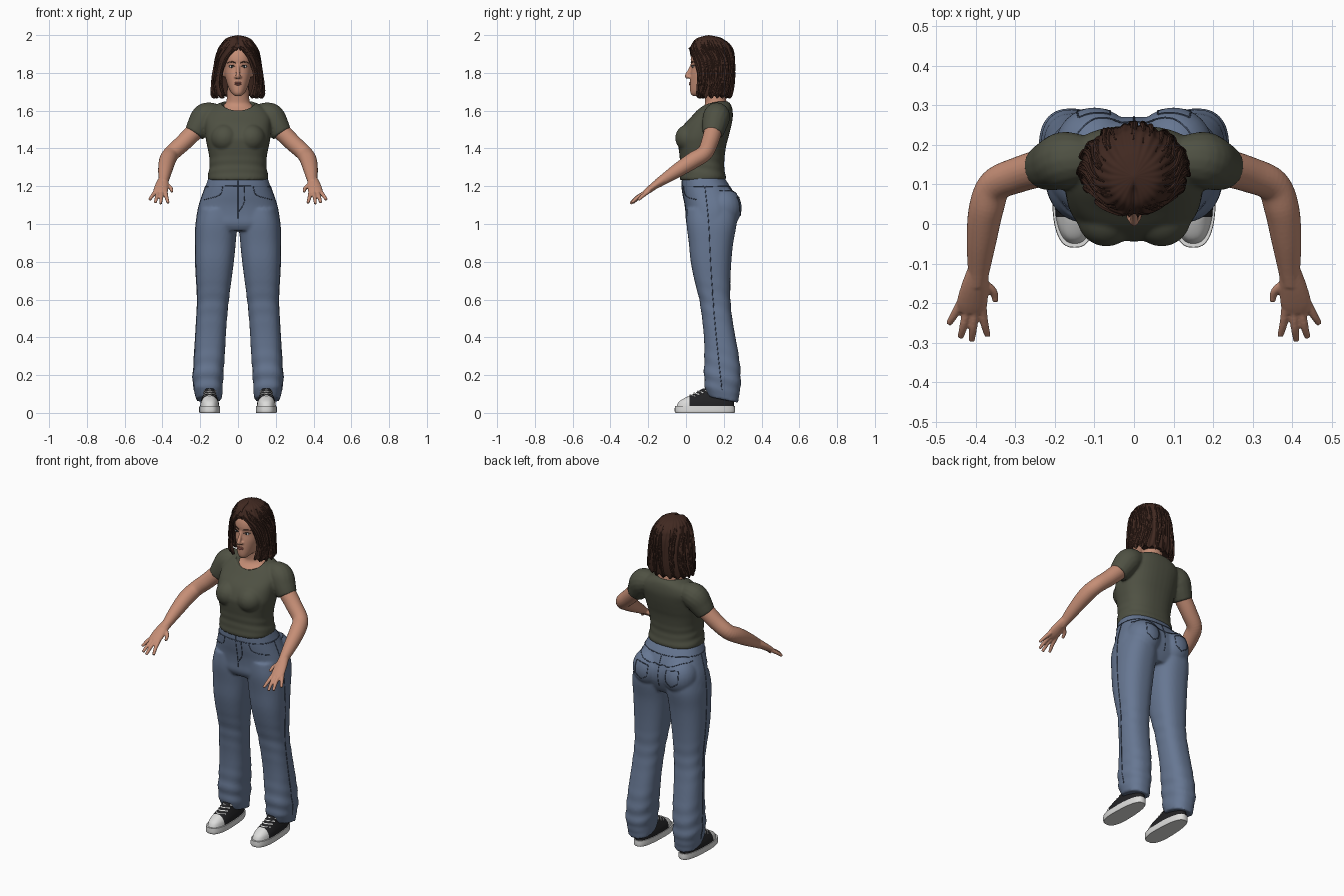
import bpy, bmesh, math, random
from math import sin, cos, pi, radians, copysign
from mathutils import Vector, Matrix
from mathutils.bvhtree import BVHTree

random.seed(4)
if "Cube" in bpy.data.objects:
    bpy.data.objects.remove(bpy.data.objects["Cube"])


def material(name, r, g, b):
    m = bpy.data.materials.new(name)
    m.use_nodes = True
    m.diffuse_color = (r, g, b, 1)
    shader = next(n for n in m.node_tree.nodes if n.type == 'BSDF_PRINCIPLED')
    shader.inputs["Base Color"].default_value = (r, g, b, 1)
    shader.inputs["Roughness"].default_value = .8
    return m


SKIN = material("skin", .56, .27, .18)
HAIR = material("brown_hair", .052, .022, .015)
SHIRT = material("olive_cotton", .078, .082, .056)
DENIM = material("blue_denim", .135, .185, .29)
SEAM = material("dark_denim", .06, .085, .14)
BLACK = material("black_canvas", .016, .016, .018)
WHITE = material("white_rubber", .72, .72, .71)
LIP = material("lips", .38, .13, .1)


def spline(keys, n=6):
    k = [Vector(p) for p in keys]
    k = [k[0]] + k + [k[-1]]
    out = []
    for a, b, c, d in zip(k, k[1:], k[2:], k[3:]):
        for j in range(n):
            t = j / n
            out.append((b * 2 + (c - a) * t + (a * 2 - b * 5 + c * 4 - d) * t ** 2
                        + (b * 3 - a - c * 3 + d) * t ** 3) * .5)
    return out + [k[-1]]


def bridge(bm, rings):
    rows = [[bm.verts.new(p) for p in ring] for ring in rings]
    for r, s in zip(rows, rows[1:]):
        for i in range(len(r)):
            j = (i + 1) % len(r)
            bm.faces.new((r[i], r[j], s[j], s[i]))
    bm.faces.new(rows[0])
    bm.faces.new(rows[-1])


def loft(bm, keys, side=1, power=2.4, wave=None, count=40, n=6):
    """Stack of level rings; each key is z, x from, x to, y from, y to."""
    rings = []
    for z, x0, x1, y0, y1 in spline(keys, n):
        ring = []
        for i in range(count):
            a = 2 * pi * i / count
            k = wave(a, z) if wave else 1
            u = copysign(abs(cos(a)) ** (2 / power), cos(a)) * k
            v = copysign(abs(sin(a)) ** (2 / power), sin(a)) * k
            ring.append((side * ((x0 + x1) / 2 + u * (x1 - x0) / 2), (y0 + y1) / 2 + v * (y1 - y0) / 2, z))
        rings.append(ring)
    bridge(bm, rings)


def sym(keys):
    return [(z, -h, h, y0, y1) for z, h, y0, y1 in keys]


def sweep(bm, keys, side=1, ref=(0, 0, 1), count=16, n=6):
    """Oval tube along a path; each key is x, y, z, radius along ref, radius across."""
    pts = spline([(*k, k[3]) if len(k) == 4 else k for k in keys], n)
    rings = []
    for i, p in enumerate(pts):
        t = (pts[min(i + 1, len(pts) - 1)] - pts[max(i - 1, 0)]).to_3d().normalized()
        u = Vector(ref)
        u = (u - t * u.dot(t)).normalized()
        v = t.cross(u)
        ring = [p.to_3d() + u * cos(a) * p[3] + v * sin(a) * p[4]
                for a in (2 * pi * j / count for j in range(count))]
        rings.append([(side * q.x, q.y, q.z) for q in ring])
    bridge(bm, rings)


def ball(bm, centre, radii):
    bmesh.ops.create_uvsphere(bm, u_segments=24, v_segments=16, radius=1,
                              matrix=Matrix.Translation(centre) @ Matrix.Diagonal((*radii, 1)))


def finish(name, bm, mats, voxel=0, relax=3):
    bmesh.ops.recalc_face_normals(bm, faces=bm.faces[:])
    me = bpy.data.meshes.new(name)
    bm.to_mesh(me)
    bm.free()
    for m in mats:
        me.materials.append(m)
    me.shade_smooth()
    me.set_sharp_from_angle(angle=radians(45))
    ob = bpy.data.objects.new(name, me)
    bpy.context.collection.objects.link(ob)
    if voxel:
        r = ob.modifiers.new("Merge", 'REMESH')
        r.mode, r.voxel_size, r.use_smooth_shade = 'VOXEL', voxel, True
        s = ob.modifiers.new("Relax", 'SMOOTH')
        s.factor, s.iterations = .5, relax
    return ob


def surface(ob):
    bpy.context.view_layer.update()
    return BVHTree.FromObject(ob, bpy.context.evaluated_depsgraph_get())


# Jeans: hips, seat and two legs merged into one cloth
def leg_folds(a, z):
    amount = max(0, 1 - abs(z - .18) / .2) + .5 * max(0, 1 - abs(z - .58) / .15)
    return 1 + .035 * amount * sin(z * 75 + 2.5 * sin(a))


bm = bmesh.new()
for s in (1, -1):
    loft(bm, [(1.08, .01, .205, .005, .27), (1, .005, .223, .003, .268), (.9, .012, .226, .015, .25),
              (.8, .022, .225, .025, .24), (.7, .035, .22, .045, .235), (.6, .048, .215, .07, .235),
              (.5, .058, .22, .085, .245), (.4, .065, .226, .095, .262), (.3, .07, .232, .097, .28),
              (.2, .078, .238, .095, .29), (.14, .08, .236, .1, .288), (.1, .085, .226, .105, .28),
              (.075, .088, .222, .12, .275)], s, wave=leg_folds)
    ball(bm, (s * .1, .195, 1.085), (.1, .1, .11))
for v in bm.verts:
    if v.co.z < .13:
        v.co.z += (.17 - v.co.y) * .2
loft(bm, sym([(1.25, .155, -.022, .2), (1.2, .172, -.022, .232), (1.15, .19, -.015, .255), (1.1, .207, -.005, .27),
              (1.05, .217, 0, .268), (1, .22, .002, .25), (.965, .2, .02, .23)]))
jeans = finish("jeans", bm, [DENIM], .008)

# Stitched seams, pockets and fly laid on the denim
tree = surface(jeans)
seams = bpy.data.curves.new("jeans_seams", 'CURVE')
seams.dimensions, seams.bevel_depth, seams.bevel_resolution = '3D', .0022, 1
seams.materials.append(SEAM)


def seam(points):
    line = []
    for p in spline(points, 8):
        spot, normal = tree.find_nearest(p)[:2]
        line.append(spot + normal * .0006)
    sp = seams.splines.new('POLY')
    sp.points.add(len(line) - 1)
    for q, p in zip(sp.points, line):
        q.co = (*p, 1)


seam([(.18 * cos(a), .1 + .14 * sin(a), 1.2) for a in (pi * i / 8 for i in range(17))])
seam([(0, -.03, 1.23), (0, -.03, 1.12), (0, -.02, 1.03)])
seam([(.035, -.03, 1.2), (.033, -.03, 1.11), (0, -.02, 1.06)])
seam([(0, .25, 1.2), (0, .27, 1.1), (0, .25, 1.02)])
for s in (1, -1):
    seam([(s * .085, -.03, 1.2), (s * .105, -.02, 1.15), (s * .19, .05, 1.13)])
    seam([(s * .19, .1, 1.2), (s * .23, .12, 1), (s * .24, .13, .8), (s * .23, .15, .5), (s * .25, .19, .12)])
    seam([(0, .28, 1.15), (s * .1, .28, 1.175), (s * .18, .18, 1.185)])
    pocket = [(.05, .3, 1.14), (.145, .28, 1.15), (.15, .3, 1.07), (.1, .32, 1.03), (.05, .32, 1.06), (.05, .3, 1.14)]
    for a, b in zip(pocket, pocket[1:]):
        seam([(s * a[0], *a[1:]), (s * b[0], *b[1:])])
bpy.context.collection.objects.link(bpy.data.objects.new("jeans_seams", seams))

# T-shirt with short sleeves and a scooped neck
bm = bmesh.new()
loft(bm, sym([(1.232, .155, -.031, .208), (1.25, .16, -.033, .211), (1.3, .152, -.03, .202), (1.36, .153, -.034, .205),
              (1.42, .165, -.042, .214), (1.46, .172, -.042, .225), (1.52, .175, -.015, .24), (1.57, .175, .03, .248),
              (1.61, .15, .066, .245), (1.635, .11, .09, .236), (1.65, .07, .12, .22)]),
     wave=lambda a, z: 1 + .014 * max(0, 1 - abs(z - 1.3) / .09) * sin(z * 130 + 3 * sin(a)))
for s in (1, -1):
    ball(bm, (s * .07, .02, 1.455), (.075, .077, .075))
    sweep(bm, [(.11, .165, 1.585, .055), (.17, .162, 1.57, .072), (.205, .15, 1.52, .066), (.232, .141, 1.477, .055)], s)
shirt = finish("t_shirt", bm, [SHIRT], .007)
bm = bmesh.new()
ball(bm, (0, .1, 1.668), (.1, .125, .072))
cutter = finish("neckline_cutter", bm, [SHIRT])
cutter.hide_render = True
cutter.hide_set(True)
cut = shirt.modifiers.new("Neckline", 'BOOLEAN')
cut.operation, cut.object = 'DIFFERENCE', cutter

# Head, neck and upper chest
bm = bmesh.new()
loft(bm, sym([(1.678, .016, .035, .07), (1.69, .03, .025, .1), (1.71, .045, .021, .16), (1.75, .06, .021, .2),
              (1.79, .07, .024, .215), (1.83, .074, .029, .225), (1.87, .077, .025, .23), (1.91, .075, .034, .225),
              (1.95, .058, .06, .2), (1.97, .03, .1, .16)]), power=2.2)
loft(bm, sym([(1.5, .12, .02, .2), (1.57, .13, .045, .232), (1.605, .105, .078, .23), (1.63, .075, .098, .22),
              (1.66, .06, .1, .212), (1.76, .056, .085, .2)]), power=2.1)
sweep(bm, [(0, .032, 1.845, .007), (0, .018, 1.812, .009), (0, .006, 1.785, .012), (0, .012, 1.772, .009)], ref=(1, 0, 0))
for s in (1, -1):
    ball(bm, (s * .012, .017, 1.778), (.008, .01, .007))
    ball(bm, (s * .076, .13, 1.81), (.01, .02, .032))
head = finish("head_and_neck", bm, [SKIN], .005, 2)

# Facial features set on the skin
tree = surface(head)


def on_face(x, z, out=0):
    return tree.ray_cast(Vector((x, -1, z)), Vector((0, 1, 0)))[0] - Vector((0, out, 0))


lips, whites, dark, brows = (bmesh.new() for _ in range(4))
ball(lips, on_face(0, 1.748), (.021, .005, .004))
ball(lips, on_face(0, 1.739), (.018, .006, .005))
for s in (1, -1):
    ball(whites, on_face(s * .033, 1.833), (.014, .004, .006))
    ball(dark, on_face(s * .033, 1.833, .002), (.006, .004, .006))
    sweep(dark, [(*on_face(s * x, z, .002), .0018) for x, z in ((.017, 1.834), (.033, 1.841), (.05, 1.835))], count=8)
    sweep(brows, [(*on_face(s * x, z), r) for x, z, r in
                  ((.013, 1.853, .003), (.034, 1.859, .003), (.055, 1.852, .0015))], count=8)
for name, part, m in (("lips", lips, LIP), ("eye_whites", whites, WHITE), ("irises_and_lashes", dark, BLACK),
                      ("eyebrows", brows, HAIR)):
    finish(name, part, [m])

# Bare arms with palms, fingers and thumbs
FINGERS = [((.385, -.205, 1.172), (.378, -.25, 1.14), (.37, -.282, 1.112)),
           ((.402, -.21, 1.17), (.406, -.26, 1.14), (.41, -.294, 1.108)),
           ((.42, -.208, 1.17), (.43, -.255, 1.142), (.438, -.286, 1.113)),
           ((.435, -.195, 1.175), (.453, -.228, 1.15), (.468, -.252, 1.128)),
           ((.38, -.15, 1.21), (.356, -.17, 1.19), (.35, -.195, 1.172))]
for s, name in ((1, "left_arm"), (-1, "right_arm")):
    bm = bmesh.new()
    sweep(bm, [(.15, .16, 1.57, .05), (.22, .145, 1.5, .048), (.29, .125, 1.43, .045), (.35, .098, 1.375, .043),
               (.373, .04, 1.338, .044), (.385, -.04, 1.287, .038), (.392, -.115, 1.238, .028),
               (.396, -.15, 1.215, .024)], s, count=24)
    sweep(bm, [(.394, -.12, 1.235, .028, .025), (.402, -.16, 1.208, .035, .021), (.409, -.2, 1.178, .039, .017),
               (.411, -.222, 1.163, .033, .012)], s, ref=(1, 0, 0))
    for root, middle, tip in FINGERS:
        sweep(bm, [(*root, .012), (*middle, .0105), (*tip, .008)], s, ref=(1, 0, 0), count=10)
    finish(name, bm, [SKIN], .004, 2)

# Chin-length hair: an open shell parted in front, with ridged strands
ROWS = spline([(2, 0, .12, .12, 0), (1.985, .058, .055, .185, 0), (1.95, .09, .028, .23, 0), (1.92, .103, .02, .243, 14),
               (1.88, .113, .018, .251, 32), (1.8, .124, .025, .253, 45), (1.74, .133, .03, .25, 42),
               (1.69, .136, .038, .242, 34), (1.672, .131, .045, .234, 33)])
STRANDS = 160


def hair_point(i, f, lift=0):
    z, a, y0, y1, gap = ROWS[i]
    g = radians(max(gap, 0))
    ang = g + (2 * pi - 2 * g) * f
    k = 1 + lift + .02 * sin(f * 150 + i * .07) + .014 * sin(f * 67 - i * .1)
    fringe = .009 * sin(f * 95) * max(0, i - len(ROWS) + 8) / 8
    part = .01 * math.exp(-(min(f, 1 - f) / .04) ** 2) if 2 < i < 15 else 0
    return (a * k * sin(ang), (y0 + y1) / 2 - (y1 - y0) / 2 * k * cos(ang), z + fringe - part)


bm = bmesh.new()
grid = [[bm.verts.new(hair_point(i, j / STRANDS)) for j in range(STRANDS + 1)] for i in range(len(ROWS))]
for r, q in zip(grid, grid[1:]):
    for j in range(STRANDS):
        bm.faces.new((r[j], r[j + 1], q[j + 1], q[j]))
bmesh.ops.remove_doubles(bm, verts=bm.verts[:], dist=.0002)
hair = finish("hair", bm, [HAIR])
thick = hair.modifiers.new("Thickness", 'SOLIDIFY')
thick.thickness, thick.offset = .012, -1

bm = bmesh.new()
loft(bm, sym([(1.685, .1, .15, .222), (1.8, .1, .13, .232), (1.9, .085, .09, .22), (1.94, .06, .09, .2)]))
last = len(ROWS) - 1
for n in range(46):
    f = random.uniform(.01, .99)
    steps = [random.randint(8, 12), 18, 26, 34, 42, last]
    sweep(bm, [(*hair_point(i, f + .012 * sin(n + i * .1), .008), r) for i, r in
               zip(steps, (.002, .005, .007, .007, .006, .002))], count=6, n=4)
finish("hair_locks", bm, [HAIR])

# Low canvas shoes with rubber soles, toe caps and laces
for s, side in ((1, "left"), (-1, "right")):
    sole, upper, laces = bmesh.new(), bmesh.new(), bmesh.new()
    loft(sole, [(0, .095, .205, -.056, .256), (.008, .092, .208, -.06, .26), (.036, .093, .207, -.059, .259)],
         s, 2.7, n=3)
    loft(upper, [(.03, .097, .203, -.052, .254), (.058, .1, .2, -.038, .254), (.08, .107, .193, -.005, .252),
                 (.1, .114, .186, .04, .25), (.13, .12, .18, .09, .248)], s, 2.5)
    bmesh.ops.bisect_plane(upper, geom=upper.verts[:] + upper.edges[:] + upper.faces[:],
                           plane_co=(0, .018, 0), plane_no=(0, 1, 0))
    for f in upper.faces:
        f.material_index = int(f.calc_center_median().y < .018)
    for i in range(4):
        y, z = .022 + .021 * i, .093 + .01 * i
        sweep(laces, [(.118, y + .03, z - .008, .005), (.15, y, z, .005), (.182, y + .03, z - .008, .005)], s, count=8)
    for part in (sole, upper, laces):
        for v in part.verts:
            v.co.x = s * (.15 + (s * v.co.x - .15) * (1 - .7 * max(0, v.co.y - .02)))
    finish(side + "_shoe_sole", sole, [WHITE])
    finish(side + "_shoe_upper", upper, [BLACK, WHITE])
    finish(side + "_shoe_laces", laces, [WHITE])
